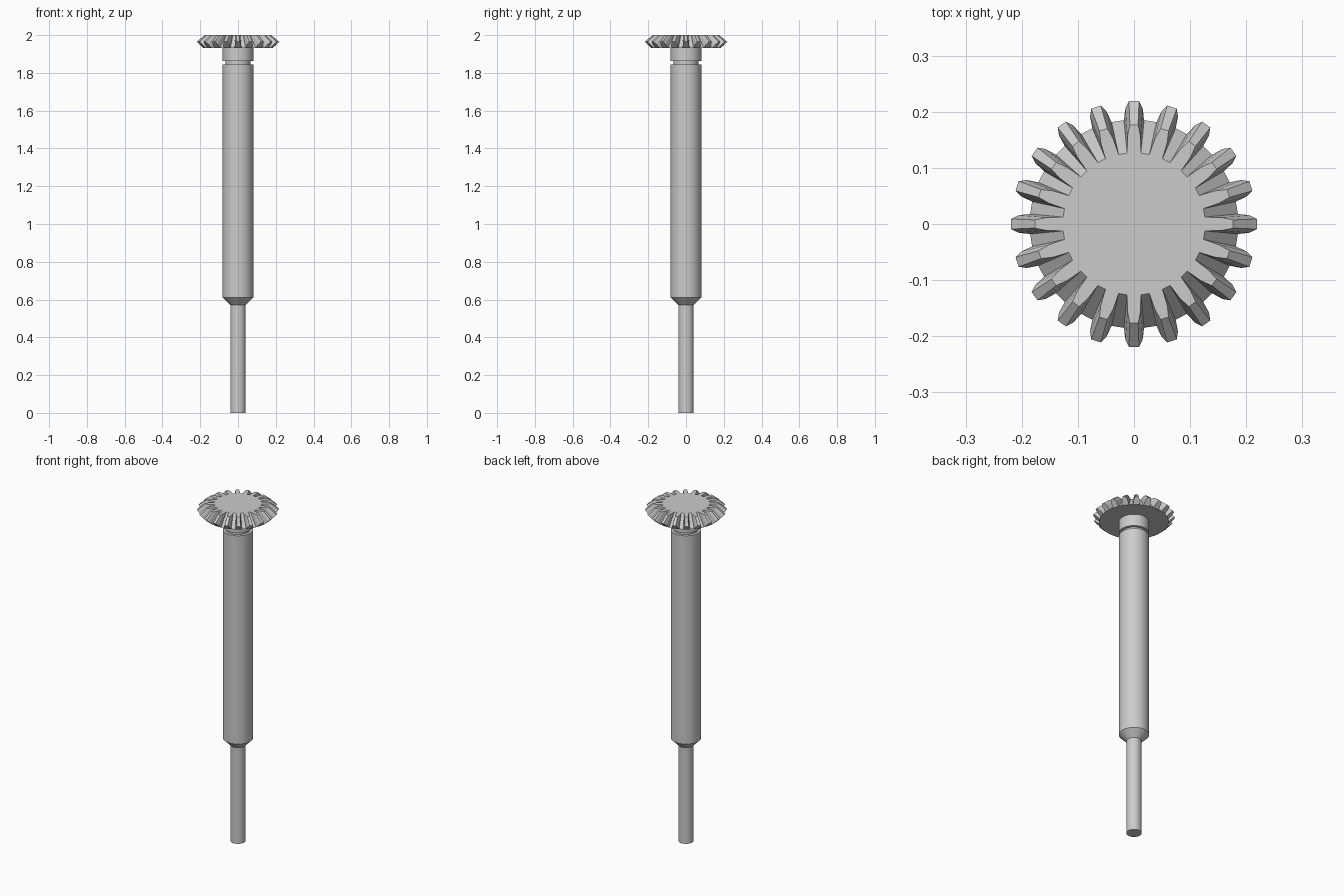
import bpy, bmesh
from math import cos, sin, tau
from mathutils import Vector, Matrix

cube = bpy.data.objects.get("Cube")
if cube:
    bpy.data.objects.remove(cube, do_unlink=True)

steel = bpy.data.materials.new("grey steel")
steel.use_nodes = True
COLOUR = (0.6, 0.6, 0.6, 1)
steel.diffuse_color = COLOUR
steel.node_tree.nodes["Principled BSDF"].inputs["Base Color"].default_value = COLOUR


def finish(name, bm):
    bmesh.ops.recalc_face_normals(bm, faces=bm.faces)
    mesh = bpy.data.meshes.new(name)
    bm.to_mesh(mesh)
    bm.free()
    mesh.materials.append(steel)
    obj = bpy.data.objects.new(name, mesh)
    bpy.context.collection.objects.link(obj)
    return obj


# Turned shaft: thin spigot, chamfer, main body, retaining groove, collar
GEAR_BASE, TOP = 1.932, 2.0
SIDES = 64
profile = [(0.041, 0), (0.041, 0.57), (0.081, 0.61), (0.081, 1.845),
           (0.065, 1.845), (0.065, 1.862), (0.081, 1.862), (0.081, GEAR_BASE)]
bm = bmesh.new()
rings = [[bm.verts.new((r * cos(tau * i / SIDES), r * sin(tau * i / SIDES), z))
          for i in range(SIDES)] for r, z in profile]
for low, high in zip(rings, rings[1:]):
    for i in range(SIDES):
        j = (i + 1) % SIDES
        bm.faces.new((low[i], low[j], high[j], high[i]))
bm.faces.new(rings[0])
bm.faces.new(rings[-1])
shaft = finish("shaft", bm)
bpy.ops.object.select_all(action='DESELECT')
shaft.select_set(True)
bpy.context.view_layer.objects.active = shaft
bpy.ops.object.shade_smooth_by_angle(angle=0.5)

# Bevel gear: the back tooth outline shrinks toward the cone apex up to the flat top
TEETH = 20
APEX = Vector((0, 0, 2.146))
half = [(0.185, 0.018, GEAR_BASE), (0.206, 0.0155, 1.952), (0.219, 0.009, 1.965)]
tooth = [Vector((r, -w, z)) for r, w, z in half]
tooth += [Vector((r, w, z)) for r, w, z in reversed(half)]

bm = bmesh.new()
outer, inner, base = [], [], []
for k in range(TEETH):
    turn = Matrix.Rotation(tau * k / TEETH, 3, 'Z')
    back = []
    for p in tooth:
        p = turn @ p
        t = (APEX.z - TOP) / (APEX.z - p.z)
        back.append(bm.verts.new(p))
        inner.append(bm.verts.new(APEX + (p - APEX) * t))
    bm.faces.new(back)
    outer += back
    base += [back[0], back[-1]]
for i in range(len(outer)):
    j = (i + 1) % len(outer)
    bm.faces.new((outer[i], outer[j], inner[j], inner[i]))
bm.faces.new(inner)
bm.faces.new(base)
finish("bevel_gear", bm)
